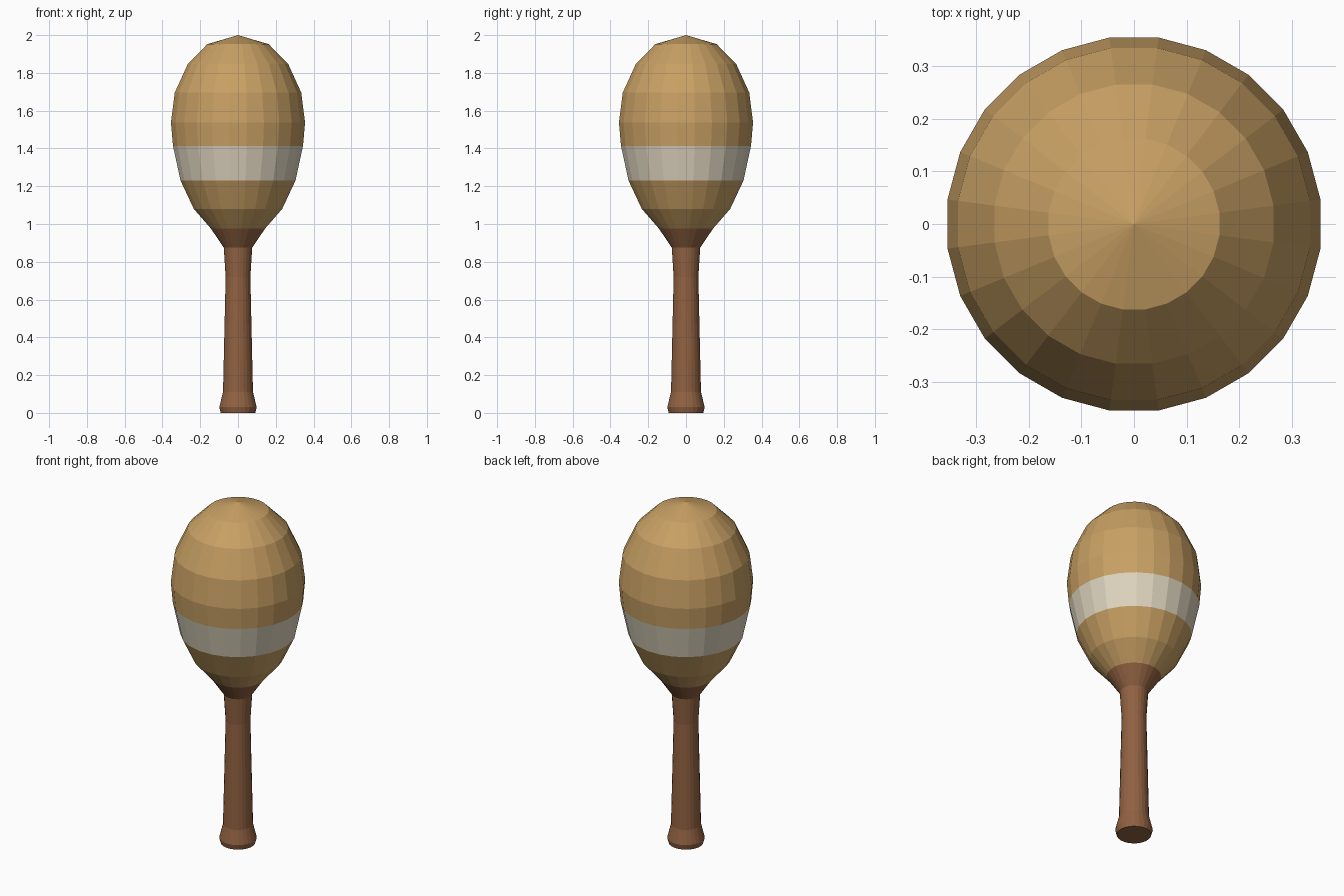
import bpy, bmesh, math

if "Cube" in bpy.data.objects:
    bpy.data.objects.remove(bpy.data.objects["Cube"])

SIDES = 24


def material(name, color):
    m = bpy.data.materials.new(name)
    m.diffuse_color = (*color, 1.0)
    m.use_nodes = True
    m.node_tree.nodes["Principled BSDF"].inputs["Base Color"].default_value = m.diffuse_color
    return m


tan = material("tan_shell", (0.578, 0.352, 0.127))
cream = material("cream_band", (0.73, 0.658, 0.515))
brown = material("brown_wood", (0.283, 0.122, 0.054))


def lathe(name, profile, materials, pick=lambda z: 0):
    """Spin a (radius, height) profile around z; radius 0 makes a pole."""
    bm = bmesh.new()
    rings = []
    for r, z in profile:
        if r == 0:
            rings.append([bm.verts.new((0, 0, z))] * SIDES)
            continue
        angles = [(i + 0.5) * math.tau / SIDES for i in range(SIDES)]
        rings.append([bm.verts.new((r * math.cos(a), r * math.sin(a), z)) for a in angles])
    for low, high in zip(rings, rings[1:]):
        for i in range(SIDES):
            j = (i + 1) % SIDES
            corners = list(dict.fromkeys((low[i], low[j], high[j], high[i])))
            face = bm.faces.new(corners)
            face.material_index = pick(face.calc_center_median().z)
    bmesh.ops.recalc_face_normals(bm, faces=bm.faces)
    mesh = bpy.data.meshes.new(name)
    bm.to_mesh(mesh)
    bm.free()
    for m in materials:
        mesh.materials.append(m)
    obj = bpy.data.objects.new(name, mesh)
    bpy.context.collection.objects.link(obj)
    return obj


# Turned handle with a knob at the foot and a flared collar under the shell
lathe("handle", [(0, 0), (0.092, 0), (0.1, 0.03), (0.08, 0.11),
                 (0.066, 0.72), (0.076, 0.875), (0.144, 0.975)], [brown])

# Egg-shaped shell with a painted band below its widest ring
lathe("shell", [(0.144, 0.975), (0.236, 1.08), (0.307, 1.23), (0.347, 1.413),
                (0.358, 1.537), (0.338, 1.695), (0.268, 1.847), (0.164, 1.952), (0, 2.0)],
      [tan, cream], lambda z: 1 if 1.23 < z < 1.413 else 0)
